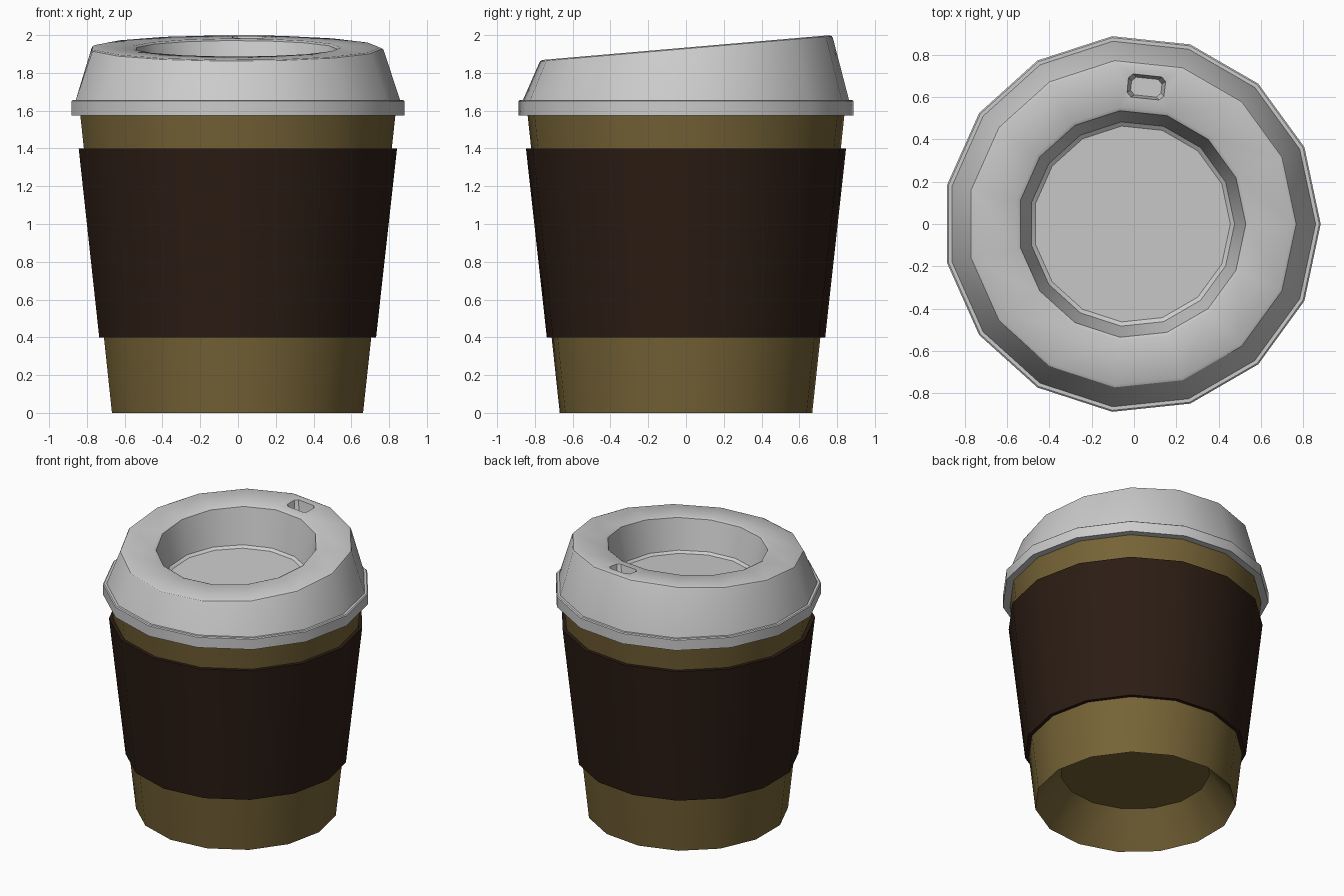
import bpy, bmesh, math
from mathutils import Vector

if "Cube" in bpy.data.objects:
    bpy.data.objects.remove(bpy.data.objects["Cube"])

SIDES = 15
CX = -0.01          # axis offset so the odd-sided outline is centred
SLOPE = 0.086       # tilt of the lid top


def finish(name, bm, color=None):
    bmesh.ops.recalc_face_normals(bm, faces=bm.faces)
    me = bpy.data.meshes.new(name)
    bm.to_mesh(me)
    bm.free()
    ob = bpy.data.objects.new(name, me)
    bpy.context.collection.objects.link(ob)
    if color:
        mat = bpy.data.materials.new(name + "_color")
        mat.diffuse_color = (*color, 1)
        mat.use_nodes = True
        mat.node_tree.nodes["Principled BSDF"].inputs["Base Color"].default_value = mat.diffuse_color
        me.materials.append(mat)
    return ob


def activate(ob):
    bpy.ops.object.select_all(action='DESELECT')
    ob.select_set(True)
    bpy.context.view_layer.objects.active = ob


def smooth(ob, angle=30):
    activate(ob)
    bpy.ops.object.shade_smooth_by_angle(angle=math.radians(angle))


def lathe(name, profile, cap_start=False, cap_end=False, closed=False, color=None):
    """Spin (radius, z, tilt) points into a 15-sided body."""
    bm = bmesh.new()
    rings = []
    for r, z, tilt in profile:
        ring = []
        for k in range(SIDES):
            a = math.tau * k / SIDES
            y = r * math.sin(a)
            ring.append(bm.verts.new((CX + r * math.cos(a), y, z + tilt * y)))
        rings.append(ring)
    pairs = list(zip(rings, rings[1:]))
    if closed:
        pairs.append((rings[-1], rings[0]))
    for lo, hi in pairs:
        for k in range(SIDES):
            n = (k + 1) % SIDES
            bm.faces.new((lo[k], lo[n], hi[n], hi[k]))
    if cap_start:
        bm.faces.new(rings[0])
    if cap_end:
        bm.faces.new(rings[-1])
    return finish(name, bm, color)


# Paper cup with a recessed underside
cup = lathe("cup", [(0.50, 0.235, 0), (0.672, 0, 0), (0.848, 1.62, 0)],
            cap_start=True, color=(0.18, 0.125, 0.037))
smooth(cup)

# Cardboard sleeve
sleeve = lathe("sleeve", [(0.716, 0.4, 0), (0.741, 0.4, 0), (0.852, 1.4, 0), (0.826, 1.4, 0)],
               closed=True, color=(0.025, 0.012, 0.007))
smooth(sleeve)

# Lid: rim, sloped wall, tilted top and sunken centre
lid = lathe("lid", [
    (0.82, 1.575, 0), (0.892, 1.575, 0), (0.892, 1.65, 0), (0.885, 1.656, 0), (0.868, 1.656, 0),
    (0.782, 1.918, SLOPE), (0.776, 1.928, SLOPE), (0.762, 1.934, SLOPE),
    (0.555, 1.934, SLOPE), (0.538, 1.925, SLOPE),
    (0.485, 1.69, SLOPE / 2), (0.465, 1.675, SLOPE / 2)],
    cap_start=True, cap_end=True)

# Sip hole cutter: tapered chamfered block aligned to one side of the lid
a = math.radians(84)
out = Vector((math.cos(a), math.sin(a), 0))
side = Vector((math.sin(a), -math.cos(a), 0))
bm = bmesh.new()
loops = []
for hw, hr, z in ((0.072, 0.042, 1.925), (0.088, 0.055, 1.99), (0.098, 0.062, 2.06)):
    c = 0.02
    pts = [(hw, hr - c), (hw - c, hr), (c - hw, hr), (-hw, hr - c),
           (-hw, c - hr), (c - hw, -hr), (hw - c, -hr), (hw, c - hr)]
    loops.append([bm.verts.new(Vector((CX, 0, z)) + out * (0.65 + v) + side * u)
                  for u, v in pts])
for lo, hi in zip(loops, loops[1:]):
    for k in range(8):
        n = (k + 1) % 8
        bm.faces.new((lo[k], lo[n], hi[n], hi[k]))
bm.faces.new(loops[0])
bm.faces.new(loops[-1])
cutter = finish("sip_hole_cutter", bm)
cutter.hide_render = True

mod = lid.modifiers.new("sip_hole", 'BOOLEAN')
mod.operation = 'DIFFERENCE'
mod.solver = 'EXACT'
mod.object = cutter
activate(lid)
bpy.ops.object.modifier_apply(modifier=mod.name)
bpy.data.objects.remove(cutter, do_unlink=True)
smooth(lid)
